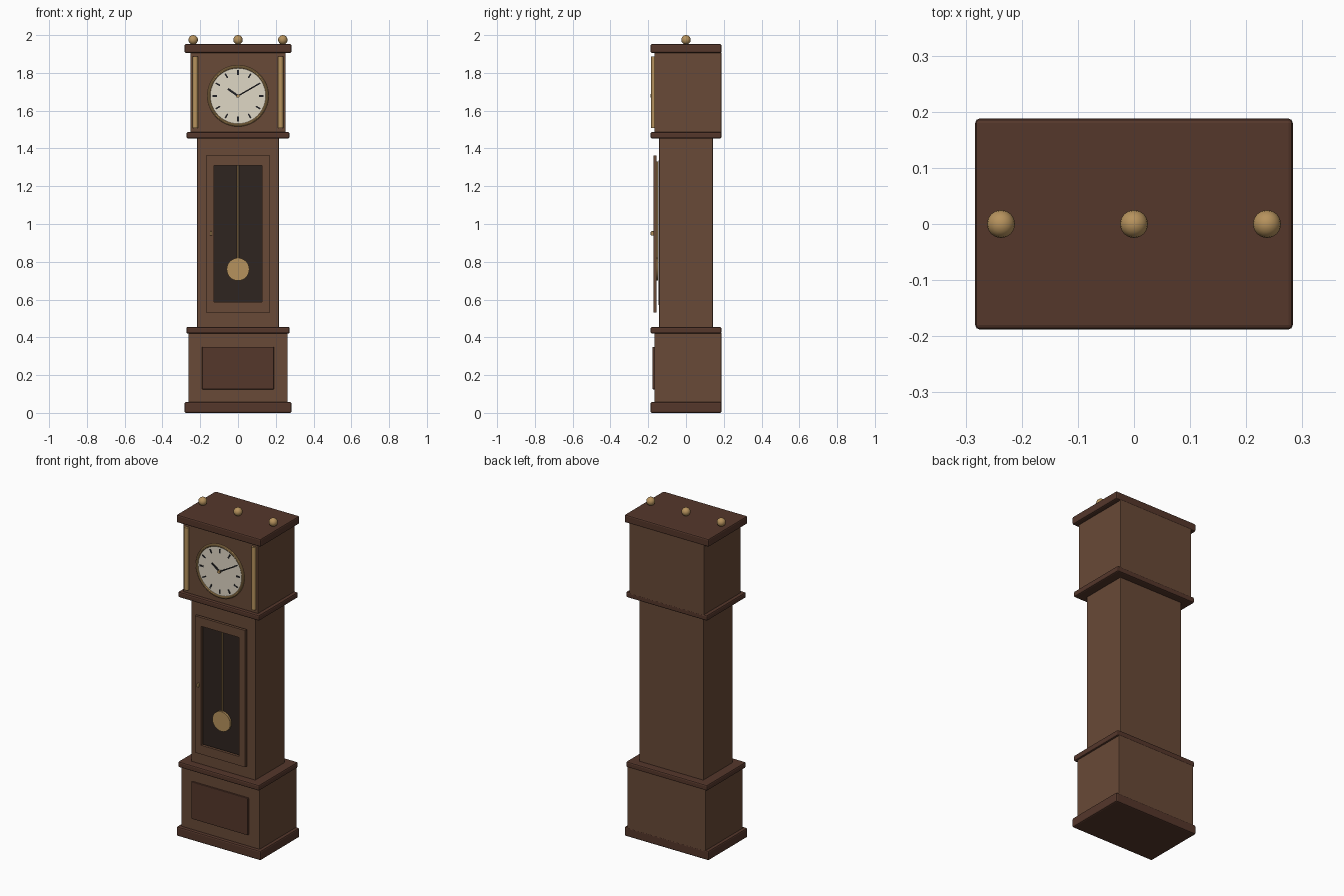
import bpy
import math

if "Cube" in bpy.data.objects:
    bpy.data.objects.remove(bpy.data.objects["Cube"])


def material(name, rgb):
    m = bpy.data.materials.new(name)
    m.diffuse_color = (*rgb, 1)
    m.use_nodes = True
    m.node_tree.nodes["Principled BSDF"].inputs["Base Color"].default_value = m.diffuse_color
    return m


WOOD = material("walnut", (0.14, 0.067, 0.038))
DARK = material("dark_walnut", (0.09, 0.038, 0.024))
BRASS = material("brass", (0.47, 0.29, 0.11))
CREAM = material("dial_cream", (0.74, 0.68, 0.56))
BLACK = material("shadow_black", (0.028, 0.018, 0.014))
INK = material("ink", (0.015, 0.015, 0.018))


def finish(ob, name, mat, bevel=0.0, smooth=False):
    ob.name = name
    ob.data.materials.append(mat)
    if bevel:
        b = ob.modifiers.new("bevel", "BEVEL")
        b.width = bevel
        b.segments = 2
    if smooth:
        bpy.ops.object.shade_smooth_by_angle(angle=math.radians(35))
    return ob


def box(name, x, y, z, mat, bevel=0.0):
    """Box from (min, max) pairs."""
    spans = (x, y, z)
    bpy.ops.mesh.primitive_cube_add(size=1, location=[(a + b) / 2 for a, b in spans])
    ob = bpy.context.object
    ob.scale = [b - a for a, b in spans]
    bpy.ops.object.transform_apply(location=False, rotation=False, scale=True)
    return finish(ob, name, mat, bevel)


def cyl(name, loc, r, depth, mat, along_y=False, verts=24):
    rot = (math.pi / 2, 0, 0) if along_y else (0, 0, 0)
    bpy.ops.mesh.primitive_cylinder_add(vertices=verts, radius=r, depth=depth,
                                        location=loc, rotation=rot)
    return finish(bpy.context.object, name, mat, smooth=True)


# Case boxes: base, trunk, hood
box("base_case", (-0.263, 0.263), (-0.168, 0.187), (0.05, 0.425), WOOD, 0.003)
box("trunk_case", (-0.216, 0.216), (-0.142, 0.142), (0.45, 1.46), WOOD, 0.003)
box("hood_case", (-0.252, 0.252), (-0.168, 0.187), (1.48, 1.91), WOOD, 0.003)

# Mouldings between the case boxes
for name, hx, z0, z1 in (("plinth", 0.283, 0, 0.057),
                         ("waist_moulding", 0.273, 0.42, 0.455),
                         ("hood_moulding", 0.273, 1.453, 1.487),
                         ("cornice", 0.283, 1.905, 1.953)):
    box(name, (-hx, hx), (-0.188, 0.188), (z0, z1), DARK, 0.008)

# Raised base panel
box("base_panel", (-0.19, 0.19), (-0.178, -0.16), (0.125, 0.35), DARK, 0.003)

# Trunk door frame with a rectangular opening
DOOR_Y = (-0.173, -0.156)
for s, side in ((-1, "left"), (1, "right")):
    box("door_stile_" + side, sorted((s * 0.127, s * 0.169)), DOOR_Y, (0.532, 1.363), WOOD)
box("door_top_rail", (-0.127, 0.127), DOOR_Y, (1.31, 1.363), WOOD)
box("door_bottom_rail", (-0.127, 0.127), DOOR_Y, (0.532, 0.587), WOOD)
box("door_knob", (-0.149, -0.137), (-0.187, -0.17), (0.939, 0.962), BRASS, 0.004)

# Pendulum and its dark backing
box("pendulum_backing", (-0.14, 0.14), (-0.146, -0.138), (0.57, 1.335), BLACK)
cyl("pendulum_rod", (0, -0.152, 1.045), 0.005, 0.57, BRASS, verts=12)
cyl("pendulum_bob", (0, -0.154, 0.76), 0.06, 0.013, BRASS, True, 32)

# Dial with brass rim
CZ = 1.678
cyl("dial", (0, -0.169, CZ), 0.153, 0.008, CREAM, True, 48)
bpy.ops.mesh.primitive_torus_add(major_radius=0.154, minor_radius=0.008, major_segments=48,
                                 minor_segments=10, location=(0, -0.171, CZ),
                                 rotation=(math.pi / 2, 0, 0))
finish(bpy.context.object, "dial_rim", BRASS, smooth=True)


def radial(name, angle, r0, r1, width, y, mat):
    """Thin bar on the dial, angle clockwise from twelve."""
    a, r = math.radians(angle), (r0 + r1) / 2
    ob = box(name, (-width / 2, width / 2), (-0.0015, 0.0015),
             (-(r1 - r0) / 2, (r1 - r0) / 2), mat)
    ob.location = (r * math.sin(a), y, CZ + r * math.cos(a))
    ob.rotation_euler = (0, a, 0)


# Hour marks and hands
for i in range(12):
    radial(f"hour_mark_{i}", i * 30, 0.11, 0.136, 0.009 if i % 3 == 0 else 0.008, -0.174, INK)
radial("hour_hand", -55, -0.008, 0.065, 0.011, -0.177, INK)
radial("minute_hand", 60, -0.01, 0.112, 0.007, -0.18, INK)
cyl("hand_pin", (0, -0.18, CZ), 0.009, 0.015, BRASS, True, 16)

# Hood columns
for s, side in ((-1, "left"), (1, "right")):
    cyl("hood_column_" + side, (s * 0.226, -0.17, 1.697), 0.014, 0.38, BRASS, verts=16)

# Ball finials
for x, side in ((-0.237, "left"), (0, "middle"), (0.237, "right")):
    bpy.ops.mesh.primitive_uv_sphere_add(segments=16, ring_count=10, radius=0.025,
                                         location=(x, 0, 1.975))
    finish(bpy.context.object, "finial_" + side, BRASS, smooth=True)
